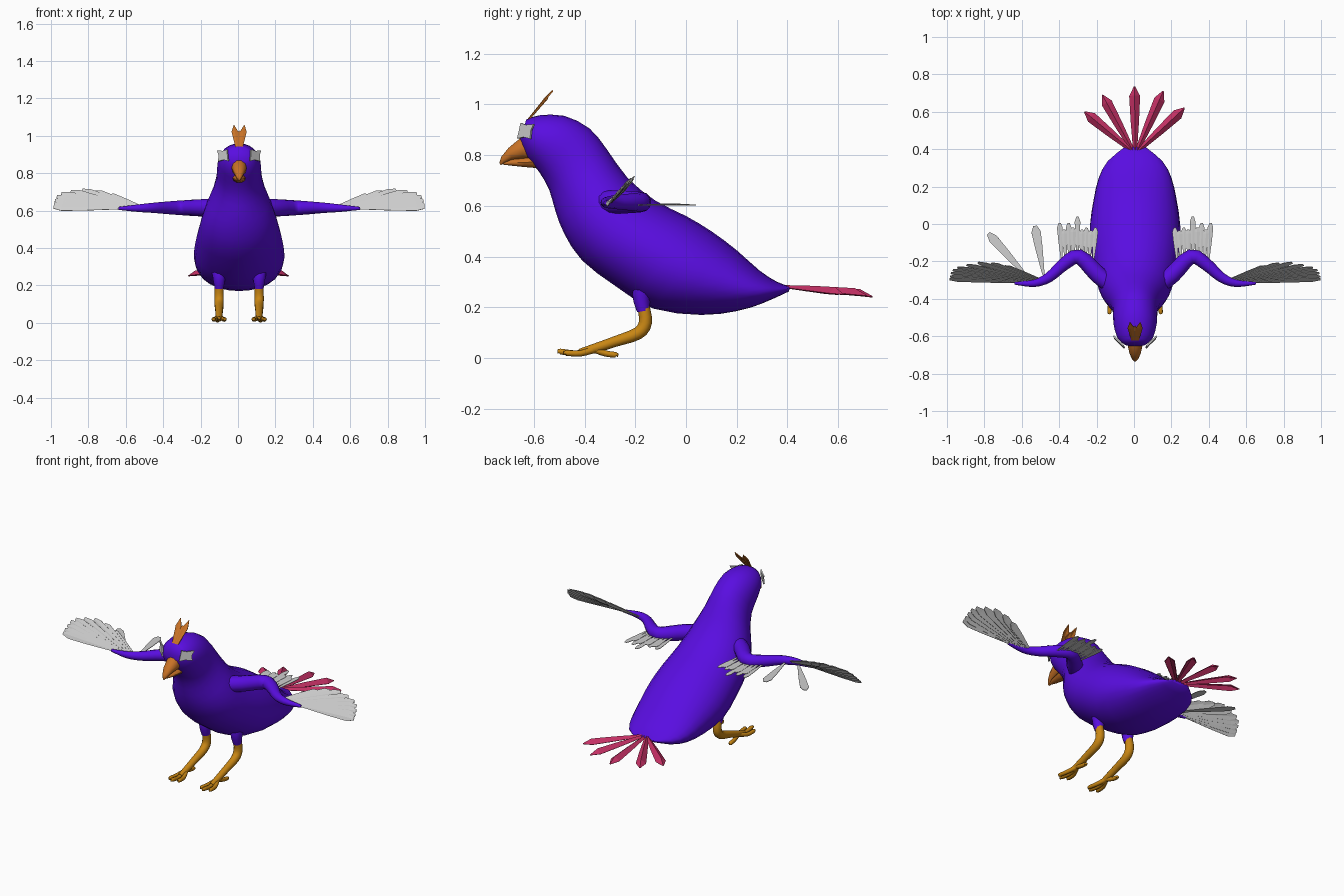
import bpy, bmesh, math
from mathutils import Vector as V

cube = bpy.data.objects.get("Cube")
if cube:
    bpy.data.objects.remove(cube)

CX = 0.006  # centre plane of the bird


def material(name, rgb):
    m = bpy.data.materials.new(name)
    m.use_nodes = True
    m.diffuse_color = (*rgb, 1)
    b = m.node_tree.nodes["Principled BSDF"]
    b.inputs["Base Color"].default_value = (*rgb, 1)
    b.inputs["Roughness"].default_value = 0.7
    return m


PURPLE = material("violet plumage", (0.1, 0.004, 0.75))
GREY = material("pale grey feather", (0.62, 0.62, 0.62))
PINK = material("crimson tail", (0.56, 0.03, 0.13))
BEAK = material("burnt orange", (0.58, 0.17, 0.02))
LEG = material("ochre leg", (0.58, 0.24, 0.007))


def finish(name, bm, mat, smooth=True, thickness=0):
    bmesh.ops.recalc_face_normals(bm, faces=bm.faces)
    me = bpy.data.meshes.new(name)
    bm.to_mesh(me)
    bm.free()
    me.materials.append(mat)
    ob = bpy.data.objects.new(name, me)
    bpy.context.collection.objects.link(ob)
    if smooth:
        bpy.ops.object.select_all(action="DESELECT")
        ob.select_set(True)
        bpy.context.view_layer.objects.active = ob
        bpy.ops.object.shade_smooth_by_angle(angle=math.radians(50))
    if thickness:
        mod = ob.modifiers.new("thickness", "SOLIDIFY")
        mod.thickness = thickness
        mod.offset = 0
    return ob


def loft(bm, rings, n):
    """Skin elliptical rings given as (centre, half axis, half axis)."""
    loops = []
    for c, a, b in rings:
        angles = [2 * math.pi * i / n for i in range(n)]
        loops.append([bm.verts.new(c + a * math.cos(t) + b * math.sin(t)) for t in angles])
    for p, q in zip(loops, loops[1:]):
        for i in range(n):
            j = (i + 1) % n
            bm.faces.new((p[i], p[j], q[j], q[i]))
    bm.faces.new(loops[0][::-1])
    bm.faces.new(loops[-1])


def resample(rows, steps):
    """Smooth rows of numbers with a Catmull-Rom spline."""
    rows = [V(r) for r in rows]
    ext = [rows[0]] + rows + [rows[-1]]
    out = []
    for p, q, r, s in zip(ext, ext[1:], ext[2:], ext[3:]):
        for k in range(steps):
            t = k / steps
            out.append(0.5 * (2 * q + (r - p) * t + (2 * p - 5 * q + 4 * r - s) * t * t
                              + (3 * q - p - 3 * r + s) * t ** 3))
    return out + [rows[-1]]


def tube(bm, path, n=10, steps=3, ref=V((1, 0, 0))):
    """Round limb through rows of x, y, z, radius."""
    pts = resample(path, steps)
    rings = []
    for i, p in enumerate(pts):
        t = (pts[min(i + 1, len(pts) - 1)] - pts[max(i - 1, 0)]).to_3d().normalized()
        side = t.cross(ref).normalized()
        rings.append((p.to_3d(), side * p[3], t.cross(side) * p[3]))
    loft(bm, rings, n)


def feather(bm, base, tip, width, normal, ridge=0.0, shape=((0, .25), (.55, .8), (.88, 1), (1, .4))):
    """Blade with a centre rib, widening towards its tip."""
    base, tip = V(base), V(tip)
    side = (tip - base).cross(V(normal)).normalized()
    up = side.cross(tip - base).normalized()
    rows = []
    for f, w in shape:
        c = base.lerp(tip, f)
        e = side * width * w / 2
        rows.append([bm.verts.new(v) for v in (c - e, c + up * ridge * w, c + e)])
    for p, q in zip(rows, rows[1:]):
        for i in (0, 1):
            bm.faces.new((p[i], p[i + 1], q[i + 1], q[i]))


# Body: back point y z, belly point y z, half width
BODY = [(-.630, .940, -.654, .860, .058), (-.580, .957, -.632, .800, .096),
        (-.480, .955, -.580, .735, .116), (-.380, .905, -.540, .665, .120),
        (-.310, .820, -.515, .580, .140), (-.230, .710, -.480, .490, .185),
        (-.120, .620, -.410, .385, .215), (.000, .560, -.280, .285, .235),
        (.100, .500, -.130, .195, .242), (.200, .425, .060, .170, .222),
        (.290, .345, .200, .185, .195), (.360, .300, .300, .215, .150),
        (.412, .282, .405, .262, .060)]
bm = bmesh.new()
rings = []
for ty, tz, by, bz, w in resample(BODY, 2):
    top, bot = V((CX, ty, tz)), V((CX, by, bz))
    rings.append(((top + bot) / 2, V((w, 0, 0)), (top - bot) / 2))
loft(bm, rings, 24)
finish("body", bm, PURPLE)

# Beak halves: top y z, bottom y z, half width
UPPER = [(-.610, .885, -.600, .780, .042), (-.655, .868, -.640, .785, .040),
         (-.700, .830, -.685, .782, .030), (-.728, .795, -.715, .768, .017),
         (-.736, .770, -.730, .760, .005)]
LOWER = [(-.590, .800, -.590, .748, .036), (-.640, .790, -.635, .752, .032),
         (-.690, .783, -.690, .758, .020), (-.720, .772, -.720, .762, .006)]
for name, rows in (("upper_beak", UPPER), ("lower_beak", LOWER)):
    bm = bmesh.new()
    loft(bm, [(V((CX, (a + c) / 2, (b + d) / 2)), V((w, 0, 0)), V((0, a - c, b - d)) / 2)
              for a, b, c, d, w in rows], 10)
    finish(name, bm, BEAK)

# Crest of three pointed blades
bm = bmesh.new()
for x, y, z in ((-.028, -.525, 1.055), (0, -.545, 1.025), (.028, -.525, 1.055)):
    feather(bm, (CX + x * .4, -.62, .94), (CX + x, y, z), .034, (0, -.7, .7), .004,
            ((0, .5), (.7, 1), (1, .05)))
finish("crest", bm, BEAK, False, .006)

# Tail fan of ridged feathers
bm = bmesh.new()
for x, y, z in ((-.27, .60, .25), (-.175, .69, .245), (-.003, .735, .24),
                (.150, .71, .245), (.263, .62, .25)):
    feather(bm, (CX + x * .08, .395, .277), (CX + x, y, z), .056, (0, 0, 1), .024,
            ((0, .35), (.45, .75), (.85, 1), (1, .08)))
finish("tail_feathers", bm, PINK, False, .004)

TOES = [(-.5, 0, .026), (-.475, .03, .02), (-.475, -.03, .02), (-.275, .008, .012)]
for label, s in (("left", 1), ("right", -1)):
    def X(x):
        return CX + s * x

    # Eye: jagged plate on the corner of the head
    bm = bmesh.new()
    out = [(0, 0), (.45, .1), (.95, -.02), (.9, .5), (1.05, .95), (.5, .9), (.1, 1.03), (.06, .5)]
    bm.faces.new([bm.verts.new((X(.057 + .056 * u), -.664 + .055 * u + .008 * v, .865 + .06 * v))
                  for u, v in out])
    finish(label + "_eye", bm, GREY, False, .008)

    # Wing arm
    bm = bmesh.new()
    arm = [(.11, -.34, .615, .045), (.20, -.27, .615, .046), (.30, -.175, .615, .040),
           (.38, -.215, .615, .034), (.46, -.285, .615, .027), (.54, -.317, .613, .020),
           (.645, -.316, .612, .008)]
    tube(bm, [(X(x), y, z, r) for x, y, z, r in arm], 12, 3, V((0, 0, 1)))
    finish(label + "_wing_arm", bm, PURPLE)

    # Hand feathers: tilted upright fan
    bm = bmesh.new()
    tips = [(.992, -.295, .618), (.99, -.28, .635), (.985, -.262, .655), (.975, -.246, .675),
            (.95, -.232, .692), (.90, -.218, .703), (.84, -.206, .710), (.77, -.210, .700),
            (.70, -.225, .682)]
    for i, (x, y, z) in enumerate(tips):
        feather(bm, (X(.63 - .016 * i), -.313 + .002 * i, .612), (X(x), y, z), .042,
                (0, -.85, .5), .002)
    if s < 0:  # two loose feathers trailing from this wing
        feather(bm, (X(.57), -.29, .61), (X(.785), -.05, .606), .05, (0, 0, 1))
        feather(bm, (X(.49), -.27, .61), (X(.535), -.01, .606), .05, (0, 0, 1))
    finish(label + "_hand_feathers", bm, GREY, False, .003)

    # Inner feathers: flat row trailing behind the elbow
    bm = bmesh.new()
    ends = [-.02, -.035, -.02, -.03, .04, -.02, .005, -.03, .005]
    for i, y in enumerate(ends):
        x = .212 + .024 * i
        feather(bm, (X(x + .012 - .003 * i), -.2, .603), (X(x), y, .603 + .003 * (i % 2)),
                .03, (0, 0, 1), .002)
    finish(label + "_inner_feathers", bm, GREY, False, .003)

    # Leg: feathered thigh, shank and toes
    bm = bmesh.new()
    tube(bm, [(X(.107), -.15, .32, .05), (X(.107), -.175, .25, .037), (X(.107), -.168, .185, .025)])
    finish(label + "_thigh", bm, PURPLE)
    bm = bmesh.new()
    tube(bm, [(X(.107), -.168, .205, .024), (X(.107), -.16, .14, .026), (X(.107), -.19, .097, .025),
              (X(.107), -.28, .065, .021), (X(.107), -.36, .038, .019), (X(.107), -.42, .022, .014)])
    for y, dx, z in TOES:
        tube(bm, [(X(.107), -.36, .034, .014), (X(.107 + dx * .8), (y - .36) / 2, .018, .012),
                  (X(.107 + dx), y * .98 - .007, z, .011), (X(.107 + dx), y, z - .004, .006)], 8)
    finish(label + "_leg", bm, LEG)
